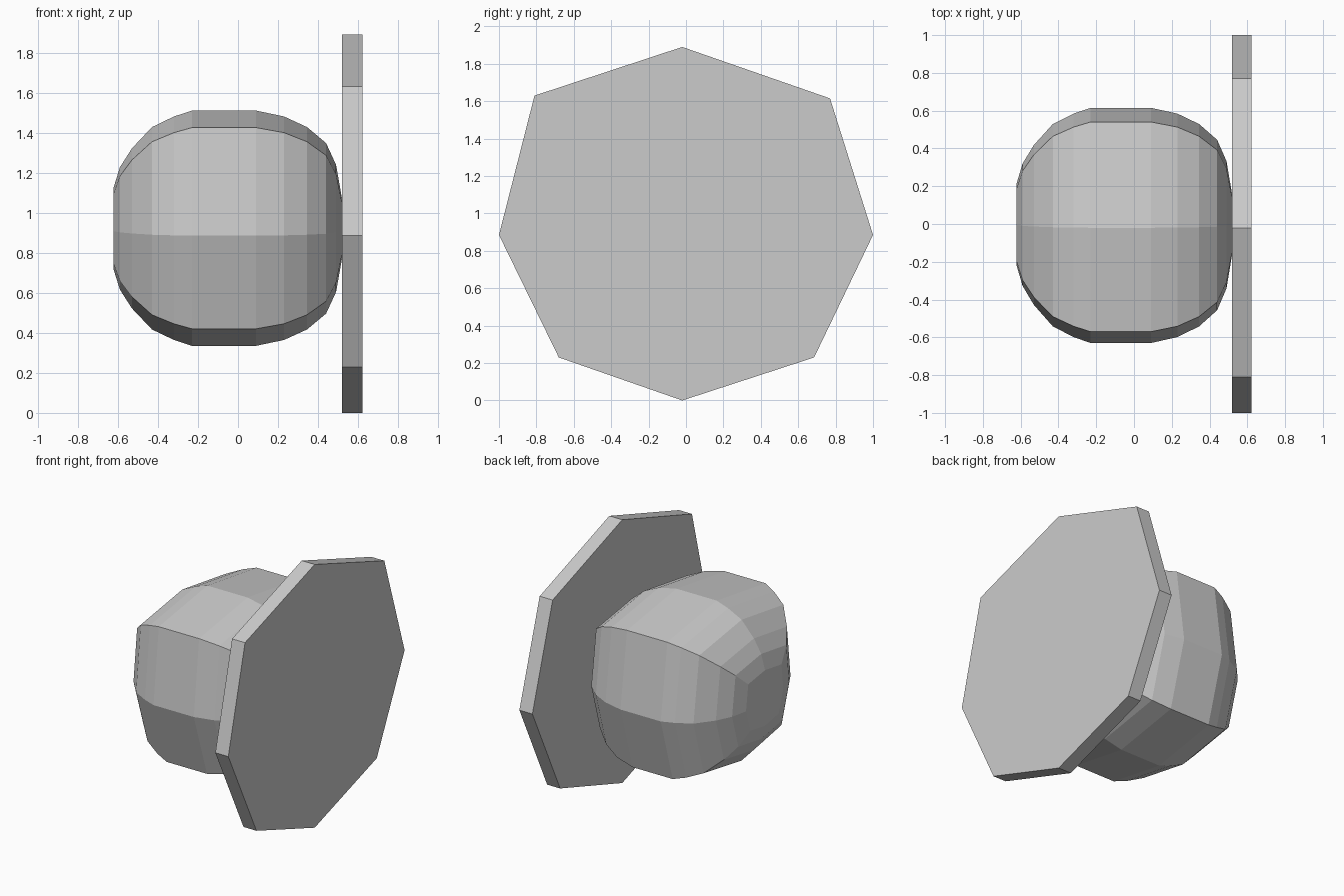
import bpy

if "Cube" in bpy.data.objects:
    bpy.data.objects.remove(bpy.data.objects["Cube"])

def loft(name, section, rings, centre):
    """Skin an octagonal (y, z) section along x; rings are (x, scale)."""
    cy, cz = centre
    n = len(section)
    verts = [(x, cy + (y - cy) * s, cz + (z - cz) * s)
             for x, s in rings for y, z in section]
    faces = [tuple(range(n))[::-1],
             tuple(range((len(rings) - 1) * n, len(rings) * n))]
    for r in range(len(rings) - 1):
        for i in range(n):
            j = (i + 1) % n
            faces.append((r * n + i, r * n + j, (r + 1) * n + j, (r + 1) * n + i))
    mesh = bpy.data.meshes.new(name)
    mesh.from_pydata(verts, [], faces)
    mesh.update()
    obj = bpy.data.objects.new(name, mesh)
    bpy.context.collection.objects.link(obj)
    return obj

# Flat octagonal plate (counter-clockwise seen from +x)
plate = [(-0.02, 0.0), (0.685, 0.23), (1.0, 0.885), (0.77, 1.615),
         (-0.02, 1.89), (-0.81, 1.63), (-1.0, 0.885), (-0.68, 0.23)]
loft("end_plate", plate, [(0.52, 1), (0.623, 1)], (0, 0.92))

# Rounded barrel body behind the plate
body = [(-0.02, 0.335), (0.48, 0.42), (0.615, 0.885), (0.54, 1.425),
        (-0.02, 1.51), (-0.57, 1.425), (-0.63, 0.885), (-0.48, 0.42)]
profile = [(-0.623, 0.34), (-0.59, 0.52), (-0.53, 0.68), (-0.43, 0.86),
           (-0.32, 0.95), (-0.23, 1), (0.09, 1), (0.23, 0.95),
           (0.345, 0.86), (0.44, 0.725), (0.49, 0.54), (0.52, 0.25)]
loft("knob_body", body, profile, (0, 0.92))
